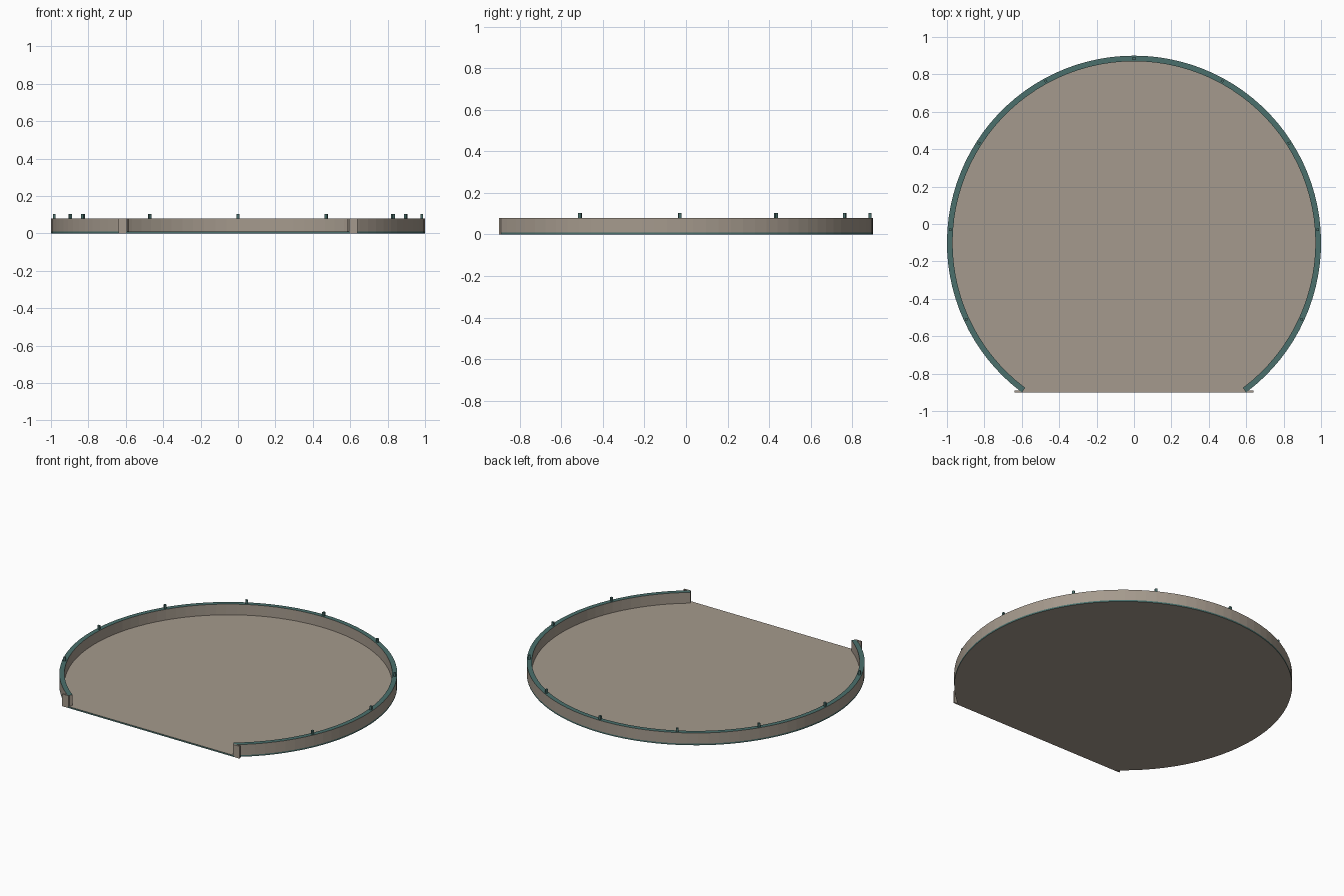
import bpy, bmesh, math
from mathutils import Matrix, Vector

cube = bpy.data.objects.get("Cube")
if cube:
    bpy.data.objects.remove(cube)

CENTRE_Y = -0.1
OUTER, INNER = 1.0, 0.97
FLOOR_TOP, WALL_TOP = 0.01, 0.08
HALF_ARC = math.pi - math.asin(0.6)
SEGMENTS = 80


def material(name, rgb):
    m = bpy.data.materials.new(name)
    m.use_nodes = True
    m.diffuse_color = (*rgb, 1)
    m.node_tree.nodes["Principled BSDF"].inputs["Base Color"].default_value = (*rgb, 1)
    return m


tan = material("warm tan", (0.376, 0.323, 0.266))
teal = material("dark teal", (0.069, 0.162, 0.15))


def finish(name, bm, mats):
    bmesh.ops.recalc_face_normals(bm, faces=bm.faces)
    mesh = bpy.data.meshes.new(name)
    bm.to_mesh(mesh)
    bm.free()
    for m in mats:
        mesh.materials.append(m)
    obj = bpy.data.objects.new(name, mesh)
    bpy.context.collection.objects.link(obj)
    return obj


def on_ring(angle, radius, z):
    # angle is measured from the back of the ring
    return Vector((radius * math.sin(angle), CENTRE_Y + radius * math.cos(angle), z))


def box(name, size, place, mat):
    bm = bmesh.new()
    bmesh.ops.create_cube(bm, size=1, matrix=place @ Matrix.Diagonal((*size, 1)))
    return finish(name, bm, [mat])


angles = [HALF_ARC * (2 * i / SEGMENTS - 1) for i in range(SEGMENTS + 1)]

# Floor: disc cut straight at the front, with a teal edge
bm = bmesh.new()
base = bm.faces.new([bm.verts.new(on_ring(a, OUTER, 0)) for a in angles])
top = bmesh.ops.extrude_face_region(bm, geom=[base], use_keep_orig=True)
bmesh.ops.translate(bm, vec=(0, 0, FLOOR_TOP),
                    verts=[v for v in top["geom"] if isinstance(v, bmesh.types.BMVert)])
bm.normal_update()
for f in bm.faces:
    f.material_index = 0 if abs(f.normal.z) > 0.5 else 1
finish("floor", bm, [tan, teal])

# Rim wall: rectangular section swept round the arc, with a teal top
bm = bmesh.new()
section = [(INNER, FLOOR_TOP), (OUTER, FLOOR_TOP), (OUTER, WALL_TOP), (INNER, WALL_TOP)]
rings = [[bm.verts.new(on_ring(a, r, z)) for r, z in section] for a in angles]
for a, b in zip(rings, rings[1:]):
    for i in range(4):
        j = (i + 1) % 4
        face = bm.faces.new((a[i], a[j], b[j], b[i]))
        face.material_index = 1 if i == 2 else 0
bm.faces.new(rings[0])
bm.faces.new(rings[-1])
finish("rim_wall", bm, [tan, teal])

# Flat plates closing the wall ends at the front
for side, x in (("left", 0.617), ("right", -0.617)):
    box(side + "_end_plate", (0.046, 0.01, WALL_TOP),
        Matrix.Translation((x, -0.895, WALL_TOP / 2)), tan)

# Small pegs standing on the rim, half a radian apart
for i in range(-4, 5):
    a = i / 2
    place = Matrix.Translation(on_ring(a, 0.985, 0.092)) @ Matrix.Rotation(-a, 4, "Z")
    box(f"rim_peg_{i + 5}", (0.014, 0.014, 0.024), place, teal)
